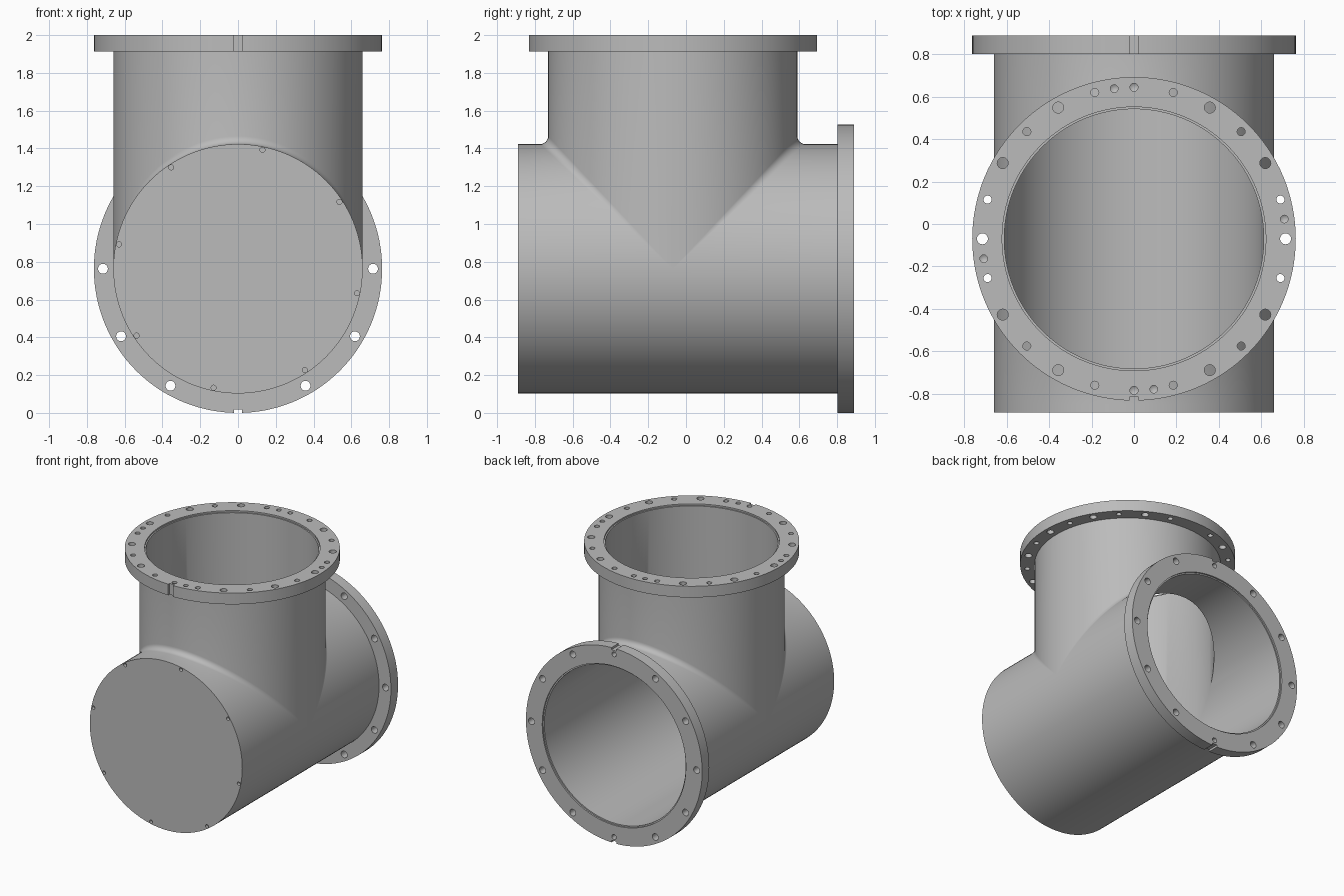
import bpy, bmesh, math
from mathutils import Matrix, Vector

if "Cube" in bpy.data.objects:
    bpy.data.objects.remove(bpy.data.objects["Cube"])

R, RI, RF = 0.66, 0.612, 0.763      # pipe outer, pipe bore, flange radius
CY, CZ = -0.07, 0.763               # branch axis y, main axis z
N = 64

mat = bpy.data.materials.new("plain_grey")
mat.diffuse_color = (0.5, 0.5, 0.5, 1)
mat.use_nodes = True
mat.node_tree.nodes["Principled BSDF"].inputs["Base Color"].default_value = mat.diffuse_color


def finish(bm, name):
    bmesh.ops.remove_doubles(bm, verts=bm.verts, dist=1e-5)
    bmesh.ops.recalc_face_normals(bm, faces=bm.faces)
    me = bpy.data.meshes.new(name)
    bm.to_mesh(me)
    bm.free()
    ob = bpy.data.objects.new(name, me)
    bpy.context.collection.objects.link(ob)
    me.materials.append(mat)
    return ob


def activate(ob):
    bpy.ops.object.select_all(action='DESELECT')
    ob.select_set(True)
    bpy.context.view_layer.objects.active = ob


def smooth(ob):
    activate(ob)
    bpy.ops.object.shade_smooth_by_angle(angle=math.radians(30))


def cut(ob, cutter):
    cutter.hide_render = True
    m = ob.modifiers.new("cut", 'BOOLEAN')
    m.operation, m.solver, m.object = 'DIFFERENCE', 'EXACT', cutter
    activate(ob)
    bpy.ops.object.modifier_apply(modifier=m.name)
    bpy.data.objects.remove(cutter, do_unlink=True)


def skin(bm, paths, close_sections=False):
    """Faces between successive closed paths of equal length."""
    rows = [[bm.verts.new(p) for p in path] for path in paths]
    pairs = list(zip(rows, rows[1:]))
    if close_sections:
        pairs.append((rows[-1], rows[0]))
    for a, b in pairs:
        for j in range(len(a)):
            k = (j + 1) % len(a)
            bm.faces.new((a[j], a[k], b[k], b[j]))


def add_hole(bm, angle, rad, dist, top, depth, tip=0.0):
    """Drill shape pointing down -z, optionally with a conical tip."""
    a = math.radians(angle)
    cx, cy, n = dist * math.cos(a), dist * math.sin(a), 20
    rings = [[bm.verts.new((cx + rad * math.cos(math.tau * i / n),
                            cy + rad * math.sin(math.tau * i / n), z)) for i in range(n)]
             for z in (top + 0.02, top - depth)]
    end = bm.verts.new((cx, cy, top - depth - tip)) if tip else None
    bm.faces.new(rings[0])
    if not tip:
        bm.faces.new(rings[1])
    for i in range(n):
        k = (i + 1) % n
        bm.faces.new((rings[0][i], rings[0][k], rings[1][k], rings[1][i]))
        if tip:
            bm.faces.new((rings[1][i], rings[1][k], end))


# Tee body: hollow main pipe and branch with a filleted joint
Y0, Y1, ZT = -0.85, 0.878, 1.988
bm = bmesh.new()
for side, yend in ((-1, Y0), (1, Y1)):
    paths = []
    for i in range(N + 1):
        t = -math.pi / 2 + math.pi * i / N
        s, c = math.sin(t), max(0.0, math.cos(t))
        h, hi, f = R * c, RI * c, 0.042 * c
        pts = [(R * s, yend, CZ + h)]
        for j in range(7):
            a = math.pi / 2 * j / 6
            pts.append((R * s, CY + side * (h + f - f * math.sin(a)),
                        CZ + h + f - f * math.cos(a)))
        pts += [(R * s, CY + side * h, ZT), (RI * s, CY + side * hi, ZT),
                (RI * s, CY + side * hi, CZ + hi), (RI * s, yend, CZ + hi)]
        paths.append(pts)
    skin(bm, paths)
paths = []
for i in range(N + 1):
    t = -math.pi / 2 + math.pi * i / N
    s, c = math.sin(t), max(0.0, math.cos(t))
    paths.append([(r * s, y, CZ - r * c) for r, y in
                  ((R, Y0), (R, CY), (R, Y1), (RI, Y1), (RI, CY), (RI, Y0))])
skin(bm, paths)
smooth(finish(bm, "tee_body"))

# Turns local +z into +y (out of the back) or -y (out of the front)
TO_BACK = Matrix.Rotation(-math.pi / 2, 4, 'X')
TO_FRONT = Matrix.Rotation(math.pi / 2, 4, 'X')


def flange(name, place, through, blind, notches):
    T = 0.088
    bm = bmesh.new()
    skin(bm, [[(r * math.cos(math.tau * i / 128), r * math.sin(math.tau * i / 128), z)
               for r, z in ((0.622, 0), (RF, 0), (RF, T), (0.622, T))]
              for i in range(128)], True)
    ob = finish(bm, name)
    bm = bmesh.new()
    for angle, rad in through:
        add_hole(bm, angle, rad, 0.715, T, T + 0.02)
    for angle, rad in blind:
        add_hole(bm, angle, rad, 0.715, T, 0.045, 0.012)
    for sgn in notches:
        bmesh.ops.create_cube(bm, size=1, matrix=Matrix.Translation((0, sgn * RF, T / 2))
                              @ Matrix.Diagonal((0.044, 0.034, 0.2, 1)))
    cut(ob, finish(bm, "flange_cutter"))
    ob.data.transform(place)
    smooth(ob)


bolts = [(a, 0.026) for a in range(0, 360, 30) if a not in (90, 270)]
small = [(a, 0.019) for a in range(15, 360, 30)]
pins = [(90, 0.019), (270, 0.019)]
taps = [(7.5 + a, 0.018) for a in range(0, 360, 90)]

# Top flange with a notch at the front, back flange with notches above and below
flange("top_flange", Matrix.Translation((0, CY, 2 - 0.088)), bolts + small, pins + taps, (-1,))
flange("back_flange", Matrix.Translation((0, 0.89 - 0.088, CZ)) @ TO_BACK, bolts, pins, (-1, 1))

# Front end plate with eight small rim holes
bm = bmesh.new()
bmesh.ops.create_cone(bm, cap_ends=True, segments=128, radius1=R, radius2=R, depth=0.04,
                      matrix=Matrix.Translation((0, 0, 0.02)))
plate = finish(bm, "front_end_plate")
bm = bmesh.new()
for k in range(8):
    add_hole(bm, 33.4 + 45 * k, 0.0135, 0.643, 0.04, 0.025)
cut(plate, finish(bm, "plate_cutter"))
plate.data.transform(Matrix.Translation((0, -0.85, CZ)) @ TO_FRONT)
smooth(plate)
